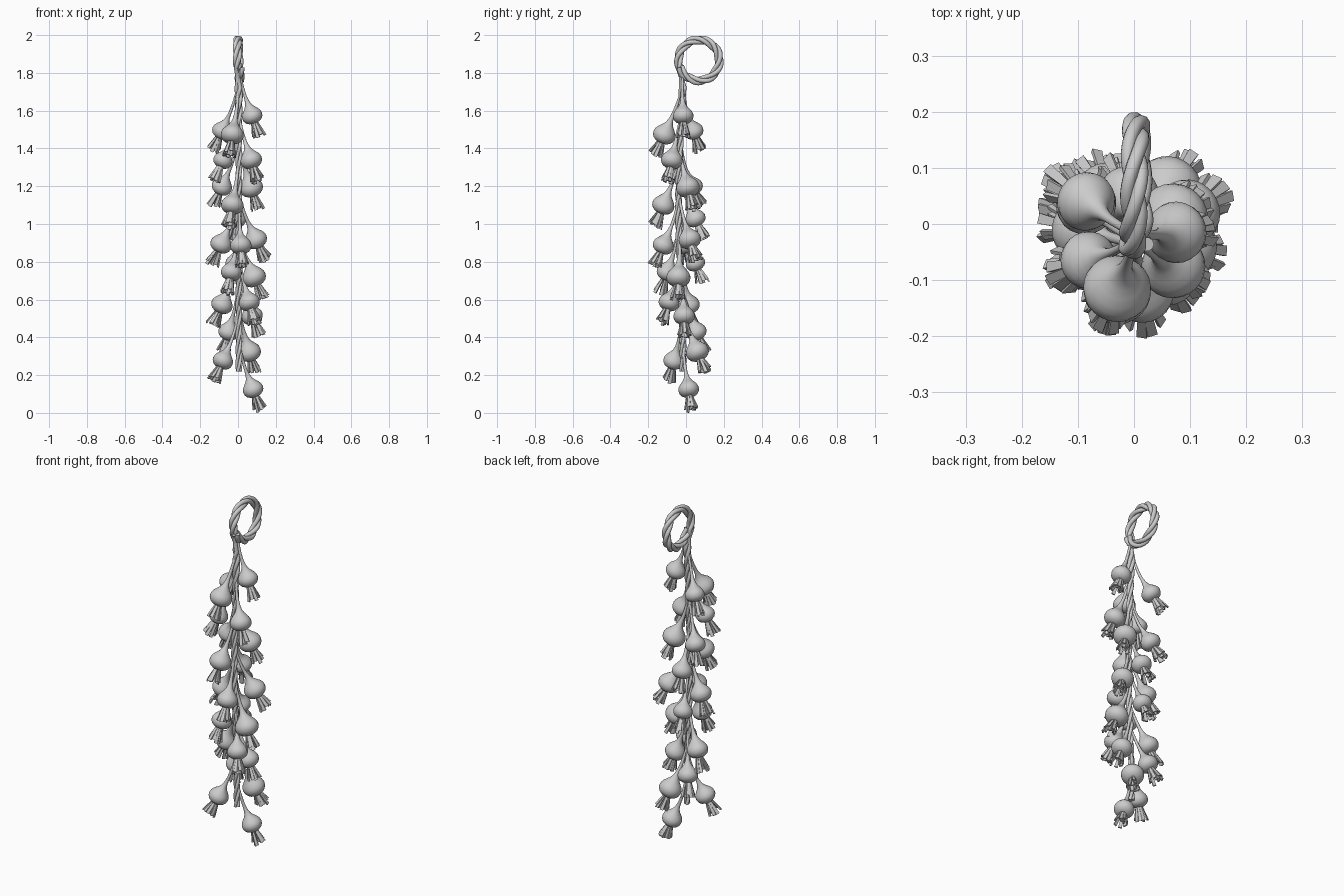
import bpy, bmesh, math, random
from mathutils import Vector

if "Cube" in bpy.data.objects:
    bpy.data.objects.remove(bpy.data.objects["Cube"])

random.seed(4)
UP = Vector((0, 0, 1))

# bulb centre x, y, z and radius
BULBS = [
    (.075, -.015, 1.58, .055), (-.03, -.115, 1.48, .061), (-.085, .04, 1.50, .053),
    (.07, -.075, 1.345, .058), (-.08, -.065, 1.343, .052), (.07, .01, 1.20, .063),
    (-.085, .035, 1.205, .055), (-.03, -.12, 1.107, .060), (-.01, .05, 1.036, .055),
    (-.09, -.01, .90, .058), (.015, -.12, .893, .057), (.095, .02, .925, .060),
    (-.035, -.10, .752, .056), (.085, -.04, .725, .064), (-.015, .05, .80, .052),
    (-.085, .015, .58, .058), (.06, -.09, .592, .056), (.075, -.01, .52, .057),
    (-.05, .055, .437, .055), (.06, .06, .33, .062), (-.08, -.065, .283, .055),
    (.08, .014, .132, .055)]

# bulb outline: height along axis and width, both in radii
PROFILE = [(-.72, .30), (-.68, .52), (-.50, .80), (-.27, .95), (0, 1), (.22, .96),
           (.45, .84), (.68, .65), (.9, .46), (1.15, .31), (1.5, .21), (1.9, .16)]


def braid_centre(z):
    return Vector((.004, -.028 + .012 * math.sin(z * 4 + .4), z))


def finish(name, bm, angle=40):
    bmesh.ops.recalc_face_normals(bm, faces=bm.faces)
    me = bpy.data.meshes.new(name)
    bm.to_mesh(me)
    bm.free()
    ob = bpy.data.objects.new(name, me)
    bpy.context.collection.objects.link(ob)
    bpy.ops.object.select_all(action='DESELECT')
    bpy.context.view_layer.objects.active = ob
    ob.select_set(True)
    if angle:
        bpy.ops.object.shade_smooth_by_angle(angle=math.radians(angle))
    return ob


def sweep(bm, points, radii, sides):
    """Skin a row of rings along a path, with capped ends."""
    rings = []
    side = None
    for i, (p, r) in enumerate(zip(points, radii)):
        t = (points[min(i + 1, len(points) - 1)] - points[max(i - 1, 0)]).normalized()
        side = side or t.orthogonal()
        side = (side - t * side.dot(t)).normalized()
        other = t.cross(side)
        rings.append([bm.verts.new(p + r * (side * math.cos(a) + other * math.sin(a)))
                      for a in (math.tau * k / sides for k in range(sides))])
    for a, b in zip(rings, rings[1:]):
        for k in range(sides):
            bm.faces.new((a[k], a[(k + 1) % sides], b[(k + 1) % sides], b[k]))
    bm.faces.new(rings[0])
    bm.faces.new(rings[-1])


# twisted rope: straight run up, then round the hanging loop
path = [braid_centre(.22 + 1.50 * i / 150) for i in range(151)]
loop_c, loop_r = Vector((0, .068, 1.867)), .108
for i in range(1, 96):
    a = math.radians(205 - 365 * i / 95)
    drift = .016 * (i / 95 - .3)
    path.append(loop_c + Vector((drift, loop_r * math.cos(a), loop_r * math.sin(a))))
dist = 0
strands, radii = [[], [], []], []
for i, p in enumerate(path):
    q, o = path[min(i + 1, len(path) - 1)], path[max(i - 1, 0)]
    t = (q - o).normalized()
    dist += (p - o).length if i else 0
    n = Vector((1, 0, 0))
    b = t.cross(n).normalized()
    full = .72 + .28 * min(1, max(0, (i - 130) / 30))    # slimmer below the loop
    radii.append(.0125 * full)
    for k in range(3):
        a = math.tau * (dist / .23 + k / 3)
        strands[k].append(p + .0125 * full * (n * math.cos(a) + b * math.sin(a)))
for k, pts in enumerate(strands):
    bm = bmesh.new()
    sweep(bm, pts, radii, 10)
    finish(f"rope_strand_{k + 1}", bm)

for n, (x, y, z, r) in enumerate(BULBS, 1):
    c = Vector((x, y, z - .008))
    out = c - braid_centre(c.z)
    axis = (UP - out * 5).normalized()          # points from bulb to stalk

    # bulb and its bent stalk
    pts = [c + axis * h * r for h, w in PROFILE]
    rad = [w * r for h, w in PROFILE]
    neck, top = pts[-1], braid_centre(z + .24)
    mid = neck + axis * .055
    for i in range(1, 9):
        t = i / 8
        pts.append(neck * (1 - t) ** 2 + mid * 2 * t * (1 - t) + top * t * t)
        rad.append(PROFILE[-1][1] * r * (1 - t) + .006 * t)
    bm = bmesh.new()
    sweep(bm, pts, rad, 24)
    finish(f"bulb_{n}", bm, 60)

    # flared tuft of flat root strips
    bm = bmesh.new()
    u = axis.orthogonal().normalized()
    v = axis.cross(u)
    for k in range(13):
        a = math.tau * k / 9 + random.uniform(-.25, .25)
        spread = random.uniform(.8, 1.1) if k < 9 else .45
        d = u * math.cos(a) + v * math.sin(a)
        w = axis.cross(d)
        base = c - axis * r * .62 + d * .015 * spread
        tip = c - axis * (r * .75 + random.uniform(.058, .080)) + d * .036 * spread
        ends = []
        for p, hw, ht in ((base, .006, .003), (tip, .0095, .0035)):
            ends.append([bm.verts.new(p + w * hw * i + d * ht * j)
                         for i, j in ((-1, -1), (1, -1), (1, 1), (-1, 1))])
        for e in range(4):
            m = (e + 1) % 4
            bm.faces.new((ends[0][e], ends[0][m], ends[1][m], ends[1][e]))
        bm.faces.new(ends[0])
        bm.faces.new(ends[1])
    finish(f"roots_{n}", bm, 0)
